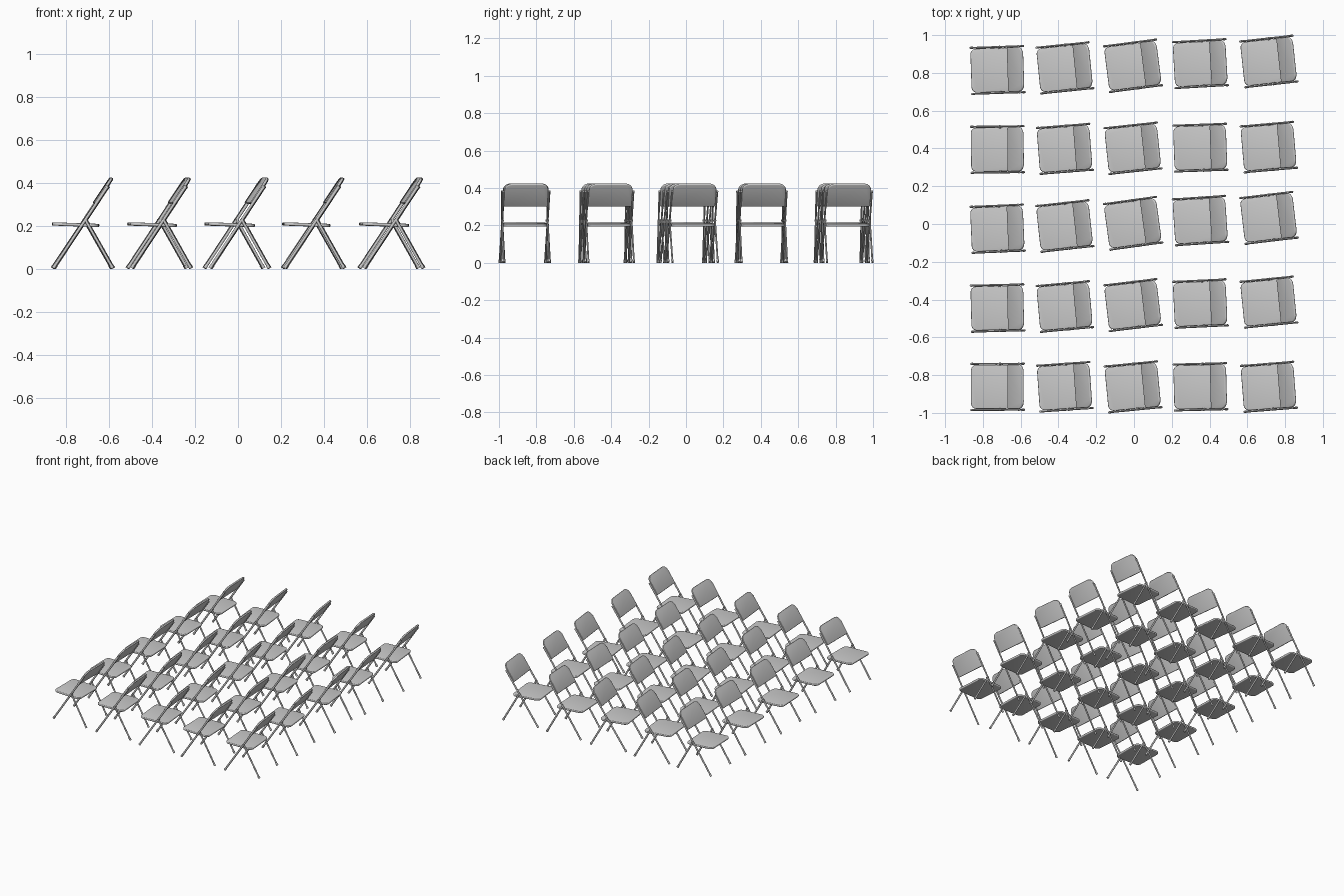
import bpy, bmesh
from math import radians, cos, sin, pi
from mathutils import Matrix, Vector

if "Cube" in bpy.data.objects:
    bpy.data.objects.remove(bpy.data.objects["Cube"])


def finish(name, bm):
    bmesh.ops.recalc_face_normals(bm, faces=bm.faces)
    mesh = bpy.data.meshes.new(name)
    bm.to_mesh(mesh)
    bm.free()
    ob = bpy.data.objects.new(name, mesh)
    bpy.context.collection.objects.link(ob)
    bpy.ops.object.select_all(action='DESELECT')
    ob.select_set(True)
    bpy.context.view_layer.objects.active = ob
    bpy.ops.object.shade_smooth_by_angle(angle=radians(40))
    return ob


def rods(name, specs):
    """Mirrored pairs of oval tubes: (start, end, half depth, half width)."""
    bm = bmesh.new()
    for a, b, depth, width in specs:
        for side in (-1, 1):
            p, q = (Vector((v[0], side * v[1], v[2])) for v in (a, b))
            z = (q - p).normalized()
            ref = Vector((0, 1, 0)) if abs(z.y) < 0.9 else Vector((1, 0, 0))
            x = ref.cross(z).normalized()
            rot = Matrix((x, z.cross(x), z)).transposed().to_4x4()
            m = (Matrix.Translation((p + q) / 2) @ rot
                 @ Matrix.Diagonal((depth, width, (q - p).length, 1)))
            bmesh.ops.create_cone(bm, cap_ends=True, segments=14, radius1=1,
                                  radius2=1, depth=1, matrix=m)
    return finish(name, bm)


def panel(name, length, half, r_start, r_end, thick, matrix):
    """Rounded slab in local XY: x runs 0..length, y is mirrored."""
    bm = bmesh.new()
    pts = []
    for cx, cy, r, a0 in ((length - r_end, half - r_end, r_end, 0),
                          (r_start, half - r_start, r_start, 90),
                          (r_start, r_start - half, r_start, 180),
                          (length - r_end, r_end - half, r_end, 270)):
        for i in range(8):
            a = radians(a0) + i / 7 * pi / 2
            pts.append((cx + r * cos(a), cy + r * sin(a), -thick / 2))
    face = bm.faces.new([bm.verts.new(p) for p in pts])
    ext = bmesh.ops.extrude_face_region(bm, geom=[face])
    top = [v for v in ext['geom'] if isinstance(v, bmesh.types.BMVert)]
    bmesh.ops.translate(bm, verts=top, vec=(0, 0, thick))
    rim = [e for e in bm.edges if abs(e.verts[0].co.z - e.verts[1].co.z) < 1e-6]
    bmesh.ops.bevel(bm, geom=rim, offset=thick * 0.35, segments=3,
                    profile=0.5, affect='EDGES')
    bm.transform(matrix)
    return finish(name, bm)


# Main lines of one chair, which faces -x
foot = Vector((-0.137, 0.122, 0.004))
head = Vector((0.114, 0.122, 0.382))
up = (head - foot).normalized()
rear_foot = Vector((0.137, 0.122, 0.004))
pivot = Vector((0.008, 0.122, 0.232))
rear_up = (pivot - rear_foot).normalized()

# Tubes, rubber feet, end caps and hinge pins
frame = rods("front_leg_frame", [(foot, head, 0.0068, 0.0048)])
rear = rods("rear_legs", [(rear_foot, pivot, 0.0065, 0.0046)])
caps = rods("feet_and_caps", [
    (foot - up * 0.002, foot + up * 0.014, 0.008, 0.006),
    (rear_foot - rear_up * 0.002, rear_foot + rear_up * 0.014, 0.008, 0.006),
    (head - up * 0.008, head + up * 0.002, 0.0075, 0.0055)])
pins = rods("hinge_pins", [
    ((0.013, 0.112, 0.226), (0.013, 0.128, 0.226), 0.005, 0.005),
    ((0.024, 0.108, 0.2), (0.024, 0.124, 0.2), 0.004, 0.004),
    ((-0.006, 0.108, 0.202), (-0.006, 0.124, 0.202), 0.004, 0.004)])

# Seat tips slightly to the rear, backrest follows the frame slope
seat = panel("seat", 0.214, 0.1165, 0.03, 0.03, 0.015,
             Matrix.Translation((-0.141, 0, 0.208)) @ Matrix.Rotation(radians(2), 4, 'Y'))
normal = Vector((-up.z, 0, up.x))
base = foot + (head - foot) * 0.785 + normal * 0.005
axes = Matrix((Vector((up.x, 0, up.z)).normalized(), (0, 1, 0),
               normal.normalized())).transposed().to_4x4()
back = panel("backrest", 0.142, 0.1175, 0.006, 0.04, 0.013,
             Matrix.Translation((base.x, 0, base.z)) @ axes)
parts = [frame, rear, caps, pins, seat, back]

# Five rows (centre y, row turn) of five chairs (centre x, chair turn)
rows = [(0.838, 1.8), (0.401, 0.5), (0.004, 2.3), (-0.429, 1.25), (-0.862, 0.0)]
cols = [(-0.722, 0.2), (-0.366, 4.0), (-0.005, 5.6), (0.352, 1.5), (0.714, 4.5)]
for r, (y, row_turn) in enumerate(rows):
    for c, (x, turn) in enumerate(cols):
        m = (Matrix.Translation((x, y + x * sin(radians(row_turn)), 0))
             @ Matrix.Rotation(radians(turn + row_turn), 4, 'Z'))
        for part in parts:
            ob = part.copy()
            ob.name = f"{part.name}_row{r + 1}_chair{c + 1}"
            bpy.context.collection.objects.link(ob)
            ob.matrix_world = m
for part in parts:
    bpy.data.objects.remove(part)
